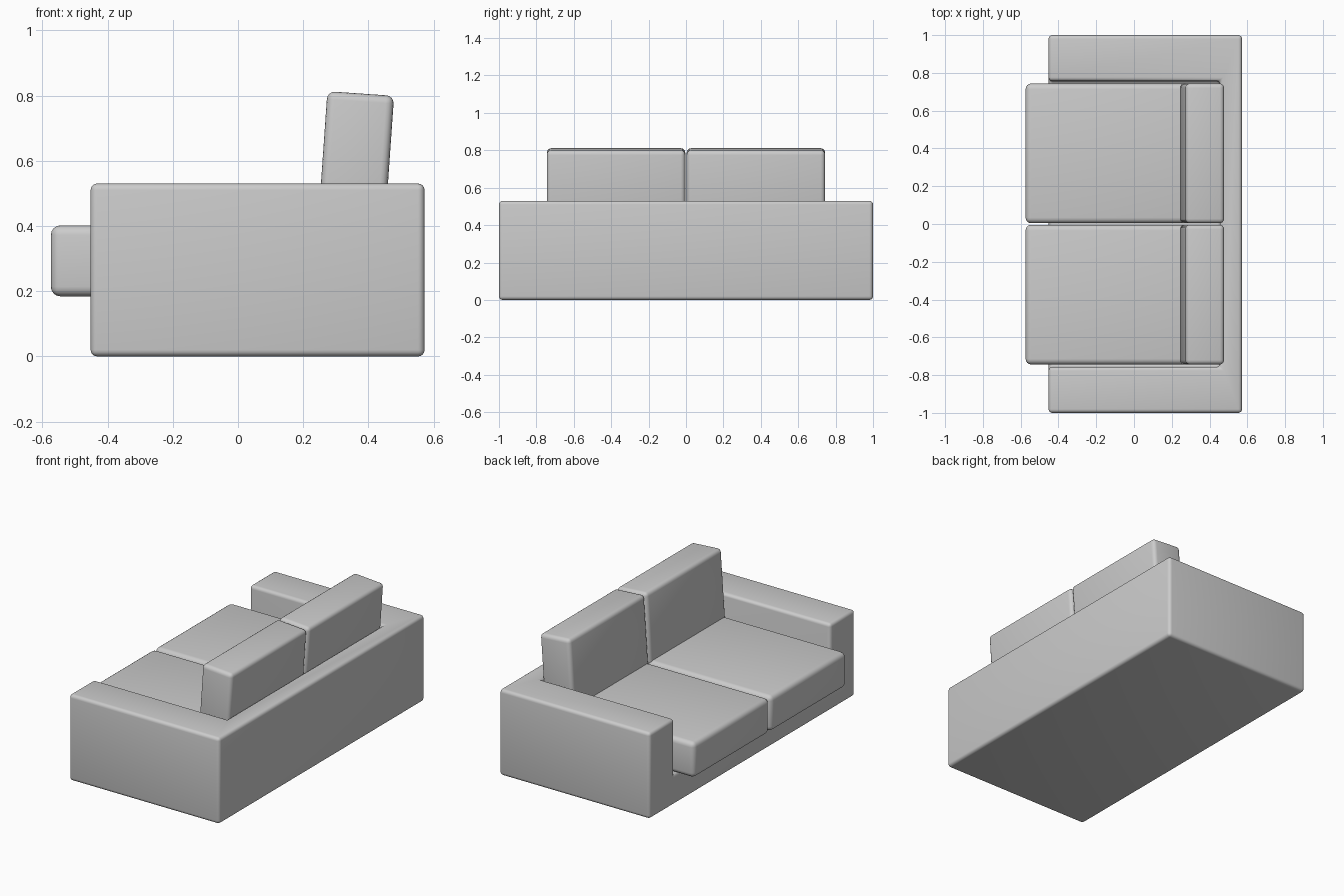
import bpy, math

if "Cube" in bpy.data.objects:
    bpy.data.objects.remove(bpy.data.objects["Cube"])

# One plain upholstery colour
fabric = bpy.data.materials.new("grey_fabric")
fabric.diffuse_color = (0.6, 0.6, 0.6, 1)
fabric.use_nodes = True
fabric.node_tree.nodes["Principled BSDF"].inputs["Base Color"].default_value = fabric.diffuse_color


def box(name, lo, hi):
    """Axis-aligned box between two corners, with its origin at the centre."""
    bpy.ops.mesh.primitive_cube_add(
        size=1, location=[(a + b) / 2 for a, b in zip(lo, hi)])
    ob = bpy.context.object
    ob.name = name
    ob.scale = [b - a for a, b in zip(lo, hi)]
    bpy.ops.object.transform_apply(location=False, rotation=False, scale=True)
    ob.data.materials.append(fabric)
    return ob


def soften(ob, width):
    """Rounded edges with smooth shading."""
    bevel = ob.modifiers.new("rounded_edges", 'BEVEL')
    bevel.width = width
    bevel.segments = 4
    bevel.limit_method = 'ANGLE'
    bevel.angle_limit = math.radians(40)
    bpy.ops.object.select_all(action='DESELECT')
    ob.select_set(True)
    bpy.context.view_layer.objects.active = ob
    bpy.ops.object.modifier_apply(modifier=bevel.name)
    bpy.ops.object.shade_smooth_by_angle(angle=math.radians(35))


# Frame: base, two arms and low back, cut from one block
frame = box("frame", (-0.452, -1, 0), (0.572, 1, 0.53))
cutter = box("seat_recess_cutter", (-0.8, -0.757, 0.18), (0.455, 0.757, 0.9))
cut = frame.modifiers.new("recess", 'BOOLEAN')
cut.operation = 'DIFFERENCE'
cut.solver = 'EXACT'
cut.object = cutter
bpy.context.view_layer.objects.active = frame
bpy.ops.object.modifier_apply(modifier=cut.name)
bpy.data.objects.remove(cutter)
soften(frame, 0.02)

# Seat and back cushions, one pair on each side of the middle
for side, y0, y1 in (("left", 0.004, 0.744), ("right", -0.744, -0.004)):
    seat = box("seat_cushion_" + side, (-0.574, y0, 0.184), (0.44, y1, 0.402))
    soften(seat, 0.03)

    # Back cushion leans back a little
    back = box("back_cushion_" + side,
               (0.2585, y0, 0.3665), (0.4635, y1, 0.8065))
    soften(back, 0.024)
    back.rotation_euler.y = math.radians(4)
